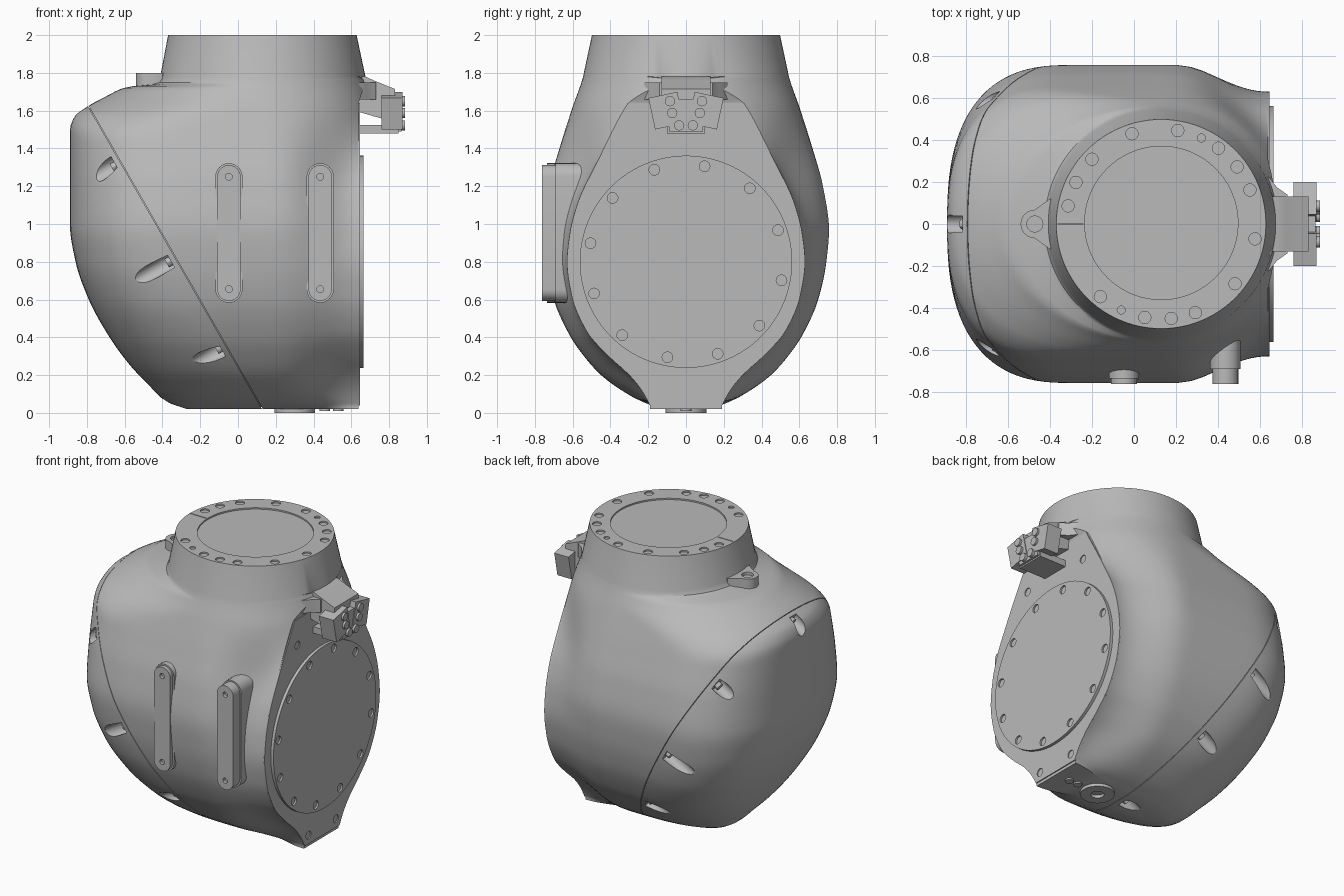
import bpy, bmesh
from math import sin, cos, pi, radians, sqrt
from mathutils import Vector, Matrix
from mathutils.bvhtree import BVHTree

cube = bpy.data.objects.get("Cube")
if cube:
    bpy.data.objects.remove(cube, do_unlink=True)

metal = bpy.data.materials.new("cast_grey")
metal.use_nodes = True
GREY = (0.49, 0.49, 0.49, 1)
metal.diffuse_color = GREY
metal.node_tree.nodes["Principled BSDF"].inputs["Base Color"].default_value = GREY
X, Y, Z = Vector((1, 0, 0)), Vector((0, 1, 0)), Vector((0, 0, 1))


def smooth(obj):
    bpy.ops.object.select_all(action='DESELECT')
    obj.select_set(True)
    bpy.context.view_layer.objects.active = obj
    bpy.ops.object.shade_smooth_by_angle(angle=radians(30))


def finish(name, bm):
    bmesh.ops.recalc_face_normals(bm, faces=bm.faces)
    mesh = bpy.data.meshes.new(name)
    bm.to_mesh(mesh)
    bm.free()
    obj = bpy.data.objects.new(name, mesh)
    bpy.context.collection.objects.link(obj)
    mesh.materials.append(metal)
    smooth(obj)
    return obj


def add_cyl(bm, start, axis, r, length, r2=None, seg=24):
    axis = Vector(axis).normalized()
    rot = Z.rotation_difference(axis).to_matrix().to_4x4()
    mid = Vector(start) + axis * length / 2
    bmesh.ops.create_cone(bm, cap_ends=True, segments=seg, radius1=r,
                          radius2=r if r2 is None else r2, depth=length,
                          matrix=Matrix.Translation(mid) @ rot)


def add_box(bm, lo, hi, turn=0):
    lo, hi = Vector(lo), Vector(hi)
    bmesh.ops.create_cube(bm, size=1, matrix=Matrix.Translation((lo + hi) / 2)
                          @ Matrix.Rotation(turn, 4, 'X') @ Matrix.Diagonal((*(hi - lo), 1)))


def add_prism(bm, outline, place, lo, hi):
    """Extrude a 2D outline; place(a, b, depth) maps it into space."""
    face = bm.faces.new([bm.verts.new(place(a, b, lo)) for a, b in outline])
    new = bmesh.ops.extrude_face_region(bm, geom=[face], use_keep_orig=True)
    shift = Vector(place(0, 0, hi)) - Vector(place(0, 0, lo))
    bmesh.ops.translate(bm, vec=shift,
                        verts=[v for v in new["geom"] if isinstance(v, bmesh.types.BMVert)])


def cut(obj, bm):
    cutter = finish("cutter", bm)
    cutter.hide_render = True
    mod = obj.modifiers.new("cut", 'BOOLEAN')
    mod.operation, mod.solver, mod.object = 'DIFFERENCE', 'EXACT', cutter
    bpy.context.view_layer.objects.active = obj
    bpy.ops.object.modifier_apply(modifier=mod.name)
    bpy.data.objects.remove(cutter, do_unlink=True)
    smooth(obj)


def curve(points, z):
    """Smooth monotone interpolation of (height, value) pairs."""
    z = min(max(z, points[0][0]), points[-1][0])
    slope = [(b[1] - a[1]) / (b[0] - a[0]) for a, b in zip(points, points[1:])]
    tan = [slope[0]] + [2 * a * b / (a + b) if a * b > 0 else 0
                        for a, b in zip(slope, slope[1:])] + [slope[-1]]
    i = next(i for i in range(len(slope)) if z <= points[i + 1][0])
    (z0, v0), (z1, v1) = points[i], points[i + 1]
    h = z1 - z0
    t = (z - z0) / h
    return (v0 + (v1 - v0) * t * t * (3 - 2 * t)
            + h * t * (1 - t) * (tan[i] * (1 - t) - tan[i + 1] * t))


def ramp(z, lo, hi):
    t = min(1, max(0, (z - lo) / (hi - lo)))
    return t * t * (3 - 2 * t)


# Housing profiles by height: half width, left edge, flange half width, right limit
WIDTH = [(.02, .1), (.05, .21), (.1, .31), (.2, .45), (.3, .54), (.4, .61), (.6, .7), (.8, .743),
         (.97, .757), (1.2, .725), (1.4, .67), (1.62, .6), (1.78, .545), (2, .498)]
LEFT = [(.02, -.27), (.06, -.38), (.15, -.475), (.25, -.57), (.4, -.68), (.6, -.79), (.8, -.86),
        (1, -.89), (1.5, -.89), (1.57, -.865), (1.62, -.8), (1.68, -.69), (1.725, -.59),
        (1.745, -.43), (1.78, -.412), (2, -.37)]
FLANGE = [(.04, .19), (.12, .235), (.2, .3), (.3, .41), (.43, .525), (.62, .605),
          (.8, .63), (.95, .615), (1.12, .57), (1.3, .485), (1.64, .3)]
LIMIT = [(1.64, .638), (1.78, .68), (2, .69)]
N = 24


def section(z):
    w, left, p = curve(WIDTH, z), curve(LEFT, z), curve(FLANGE, z)
    wide = 1 - ramp(z, 1.45, 1.75)
    cx = .13 + (min(.13, left + .59) - .13) * wide
    n = 2 + .6 * wide
    k = 1 - ramp(z, 1.15, 1.64)
    limit = .638 if z < 1.64 else curve(LIMIT, z)
    end = min(.13 + w, limit) if k == 0 else limit
    flat = .8 if end == limit else 1
    half = []
    for i in range(N + 1):
        t = i / N * pi / 2
        half.append((cx - (cx - left) * max(0, cos(t)) ** (2 / n), w * sin(t) ** (2 / n)))
    for i in range(1, N + 1):
        s = i / N
        x = cx + (end - cx) * sin(min(1, s / flat) * pi / 2)
        blend = .5 + .5 * cos(pi * min(1, max(0, (x - .2) / (end - .2))))
        disc = sqrt(max(0, w * w - max(0, x - .13) ** 2))
        y = disc + (p + (w - p) * blend - disc) * k
        half.append((x, y * min(1, (1 - s) / (1 - flat)) if s > flat else y))
    return [(x, y, z) for x, y in half] + [(x, -y, z) for x, y in half[-2:0:-1]]


# Loft the whole casting
levels = [.02, .028, .038] + [.05 + .03 * i for i in range(50)]
levels += [1.55 + .0125 * i for i in range(13)] + [1.71, 1.72, 1.73, 1.74, 1.75, 1.765, 1.78, 2]
casting = bmesh.new()
rings = [[casting.verts.new(c) for c in section(z)] for z in levels]
for a, b in zip(rings, rings[1:]):
    for i in range(len(a)):
        j = (i + 1) % len(a)
        casting.faces.new((a[i], a[j], b[j], b[i]))
casting.faces.new(rings[0])
casting.faces.new(rings[-1])
bmesh.ops.recalc_face_normals(casting, faces=casting.faces)
tree = BVHTree.FromBMesh(casting)

# Split along the sloping seam into main housing and end cap, with a gasket between
seam = Vector((-.33, .0, .82))
along = Vector((.498, 0, -.867))
out = Vector((-.867, 0, -.498))


def split(name, planes, scale=1):
    bm = casting.copy()
    for offset, normal in planes:
        bmesh.ops.bisect_plane(bm, geom=bm.verts[:] + bm.edges[:] + bm.faces[:], dist=1e-5,
                               plane_co=seam + out * offset, plane_no=normal, clear_inner=True)
        bmesh.ops.holes_fill(bm, edges=[e for e in bm.edges if e.is_boundary])
    bmesh.ops.scale(bm, vec=(scale,) * 3, verts=bm.verts, space=Matrix.Translation(-seam))
    return finish(name, bm)


housing = split("main_housing", [(-.002, -out)])
cap = split("end_cap", [(.002, out)])
split("seam_gasket", [(-.004, out), (.004, -out)], .985)

# Bolt pockets around the cap rim
pockets, bolts = bmesh.new(), bmesh.new()
for i in range(8):
    ray = along * cos(i * pi / 4) + Y * sin(i * pi / 4)
    hit = tree.ray_cast(seam + out * .03, ray)[0]
    base = hit - ray * .027
    add_cyl(pockets, base, out, .046, .215, .038)
    add_cyl(bolts, base - out * .01 - ray * .012, out, .025, .035, seg=12)
cut(cap, pockets)
finish("cap_bolts", bolts)
casting.free()

# Neck ring: recessed centre, bolt recesses and a witness slot
holes = bmesh.new()
add_cyl(holes, (.13, .005, 1.99), Z, .365, .05, seg=72)
for a in (108, 80, 53, 37, 21, -9, -39, -69, -84, -100, -130, 169, 154, 137):
    add_cyl(holes, (.13 + .452 * cos(radians(a)), .452 * sin(radians(a)), 1.99), Z, .029, .05)
for a in (65, -115):
    add_cyl(holes, (.13 + .452 * cos(radians(a)), .452 * sin(radians(a)), 1.99), Z, .019, .05)
add_box(holes, (-.362, -.003, 1.99), (-.242, .003, 2.03))
cut(housing, holes)

# Side flange with corner holes
bm = bmesh.new()
side = [(curve(FLANGE, z), z) for z in [.04 + .04 * i for i in range(41)]]
add_prism(bm, side + [(-y, z) for y, z in reversed(side)], lambda a, b, d: (d, a, b), .61, .645)
flange = finish("side_flange", bm)
holes = bmesh.new()
for y, z in ((.27, 1.46), (-.27, 1.46), (.15, .1), (-.15, .1)):
    add_cyl(holes, (.625, y, z), X, .027, .05)
cut(flange, holes)

# Round cover on the flange
bm = bmesh.new()
add_cyl(bm, (.63, 0, .8), X, .562, .035, seg=96)
cover = finish("round_cover", bm)
holes = bmesh.new()
for i in range(12):
    a = radians(79 + 30 * i)
    add_cyl(holes, (.653, .515 * cos(a), .8 + .515 * sin(a)), X, .028, .05)
cut(cover, holes)

# Two upright mounting pads on the front
for name, x in (("right_front_pad", -.048), ("left_front_pad", .435)):
    bm = bmesh.new()
    arc = [(cos(i * pi / 12), sin(i * pi / 12)) for i in range(13)]
    for r, front in ((.062, -.762), (.072, -.735 if x < 0 else -.69)):
        pad = [(x + r * c, 1.25 + r * s) for c, s in arc]
        pad += [(x - r * c, .655 - r * s) for c, s in arc]
        add_prism(bm, pad, lambda a, b, d: (a, d, b), front, -.4)
    obj = finish(name, bm)
    holes = bmesh.new()
    for z in (1.25, .655):
        add_cyl(holes, (x, -.74, z), -Y, .018, .05)
    cut(obj, holes)

# Lifting lug on the shoulder
bm = bmesh.new()
lug = [(-.472 - .068 * sin(i * pi / 12), .068 * cos(i * pi / 12)) for i in range(13)]
lug += [(-.4, -.12), (-.3, -.12), (-.3, .12), (-.4, .12)]
add_prism(bm, lug, lambda a, b, d: (a, b, d), 1.66, 1.8)
obj = finish("lifting_lug", bm)
holes = bmesh.new()
add_cyl(holes, (-.472, 0, 1.78), Z, .038, .06)
cut(obj, holes)

# Bracket arm with its flared root, and the lower bar above the flange
bm = bmesh.new()
arm = [(.55, 1.78), (.675, 1.78), (.72, 1.76), (.83, 1.715), (.83, 1.54), (.72, 1.57), (.55, 1.62)]
add_prism(bm, arm, lambda a, b, d: (a, d, b), -.13, .13)
add_box(bm, (.6, -.1, 1.48), (.85, .1, 1.525))
flare = [(.58, .25), (.645, .22), (.68, .175), (.73, .14)]
flare += [(x, -y) for x, y in reversed(flare)]
add_prism(bm, flare, lambda a, b, d: (a, b, d), 1.66, 1.75)
finish("bracket_arm", bm)

# Pair of tilted clamp blocks and their studs
blocks, studs = bmesh.new(), bmesh.new()
for s in (-1, 1):
    add_box(blocks, (.76, s * .105 - .078, 1.515), (.87, s * .105 + .078, 1.685), s * radians(-12))
    for y, z in ((.085, 1.65), (.073, 1.588), (.036, 1.522)):
        add_cyl(studs, (.8, s * y, z), X, .027, .085, seg=16)
add_box(blocks, (.76, -.09, 1.49), (.865, .09, 1.66))
finish("clamp_blocks", blocks)
finish("clamp_studs", studs)

# Drain boss and plugs underneath
bm = bmesh.new()
add_cyl(bm, (.3, 0, .1), -Z, .108, .1, seg=40)
boss = finish("drain_boss", bm)
holes = bmesh.new()
add_cyl(holes, (.3, 0, .02), -Z, .042, .05)
cut(boss, holes)
bm = bmesh.new()
for x in (.46, .53):
    add_cyl(bm, (x, 0, .06), -Z, .028, .05)
finish("bottom_plugs", bm)
